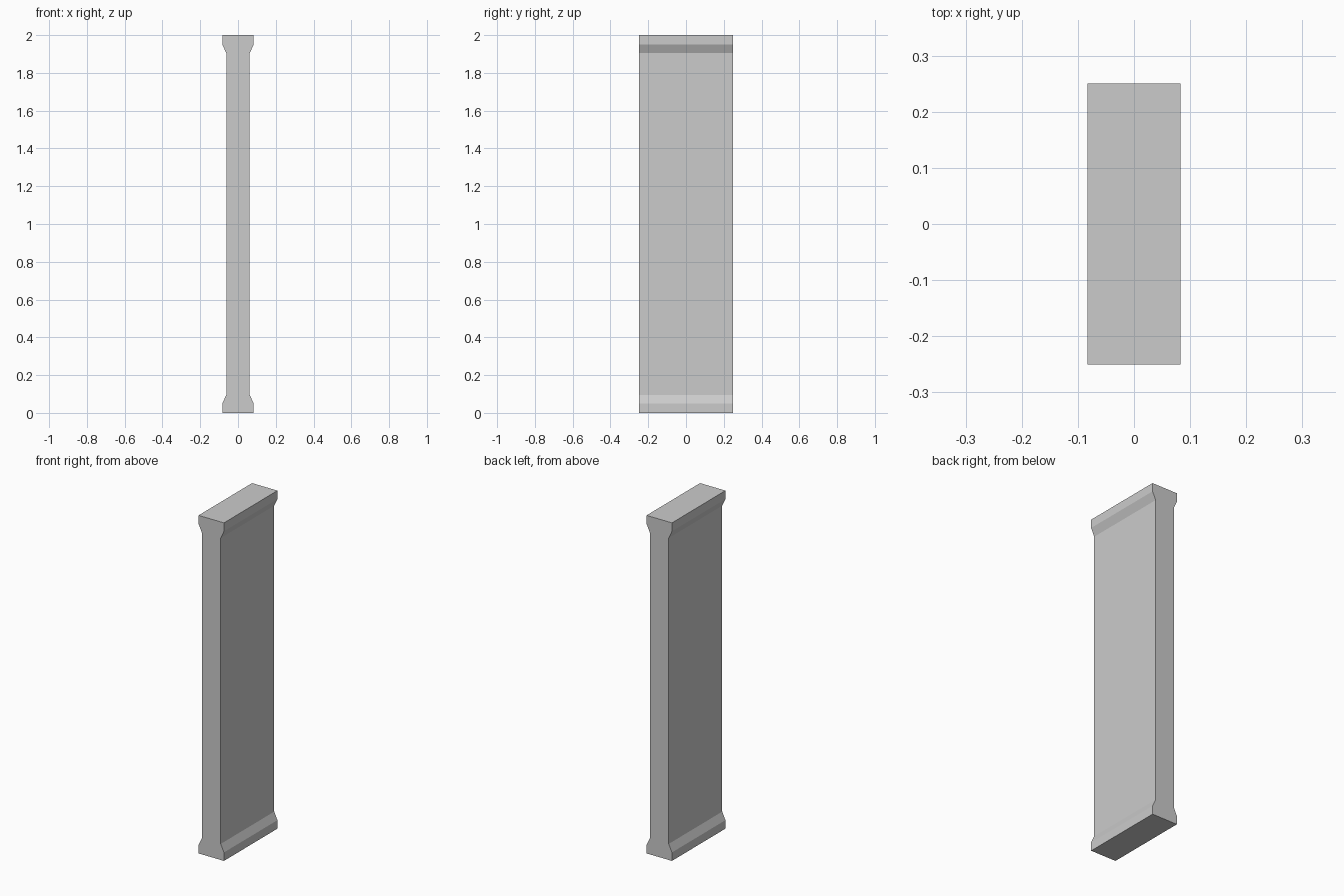
import bpy, bmesh

if "Cube" in bpy.data.objects:
    bpy.data.objects.remove(bpy.data.objects["Cube"])

HALF_DEPTH = 0.25
HEIGHT = 2.0

# Right-hand outline of the lower half: wide foot, chamfer, slim shaft
quarter = [(0.083, 0.0), (0.083, 0.05), (0.062, 0.095)]
right = quarter + [(x, HEIGHT - z) for x, z in reversed(quarter)]
outline = right + [(-x, z) for x, z in reversed(right)]

# Extrude the flared outline front to back
bm = bmesh.new()
face = bm.faces.new([bm.verts.new((x, -HALF_DEPTH, z)) for x, z in outline])
ext = bmesh.ops.extrude_face_region(bm, geom=[face])
verts = [g for g in ext["geom"] if isinstance(g, bmesh.types.BMVert)]
bmesh.ops.translate(bm, verts=verts, vec=(0, 2 * HALF_DEPTH, 0))
bmesh.ops.recalc_face_normals(bm, faces=bm.faces[:])

mesh = bpy.data.meshes.new("flared_pillar")
bm.to_mesh(mesh)
bm.free()
pillar = bpy.data.objects.new("flared_pillar", mesh)
bpy.context.collection.objects.link(pillar)
